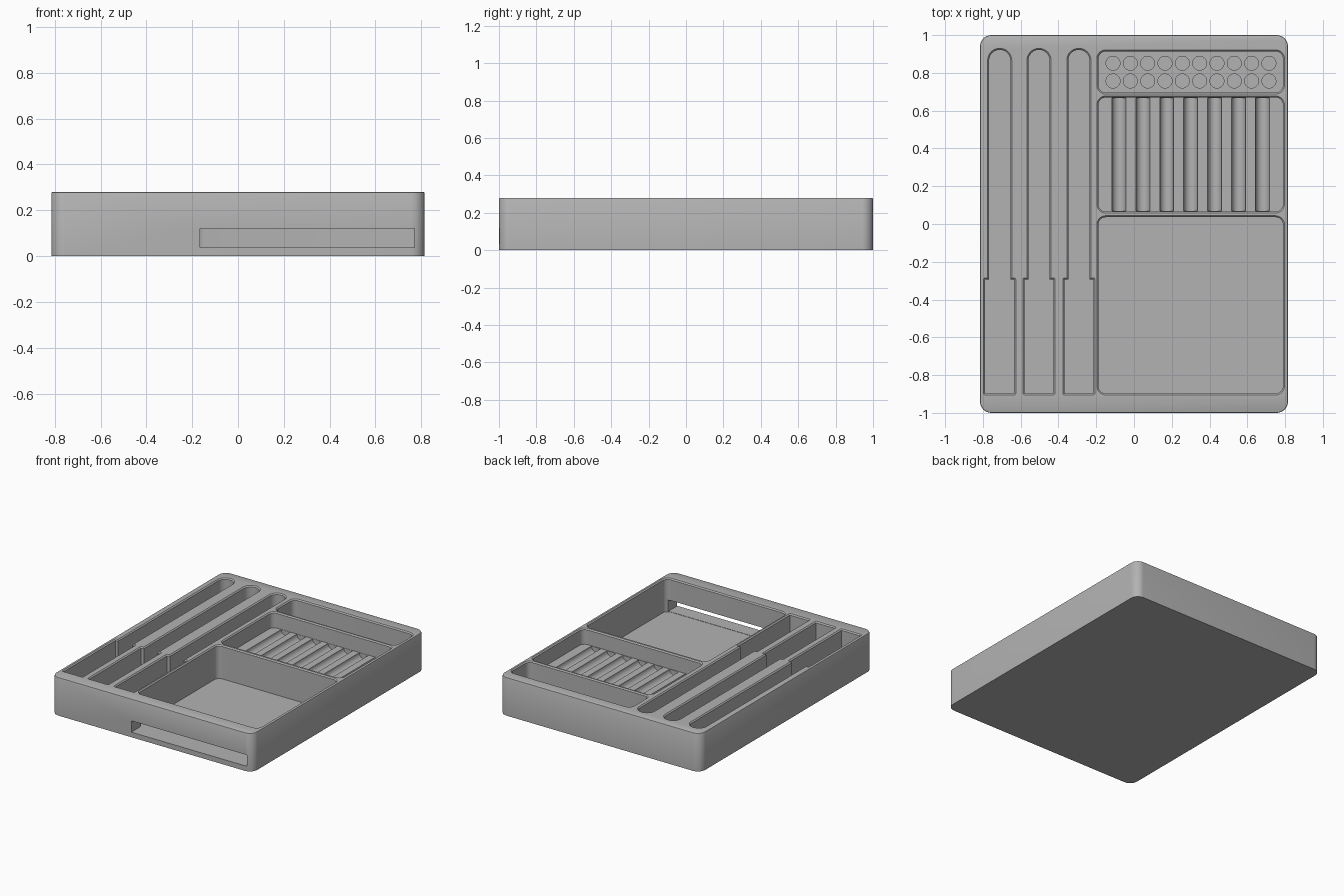
import bpy, bmesh
from math import sin, cos, pi

cube = bpy.data.objects.get("Cube")
if cube:
    bpy.data.objects.remove(cube, do_unlink=True)

TOP, FLOOR, LIP = 0.28, 0.035, 0.008

grey = bpy.data.materials.new("warm_free_grey")
grey.name = "plain grey"
grey.use_nodes = True
COLOUR = (0.45, 0.45, 0.45, 1)
grey.diffuse_color = COLOUR
grey.node_tree.nodes["Principled BSDF"].inputs["Base Color"].default_value = COLOUR


def outline(x0, x1, y0, y1, front_r, back_r, grow=0.0, steps=8):
    """Counter-clockwise rectangle with rounded front and back corners."""
    pts = []
    corners = [(x1, y1, -1, -1, back_r, 0), (x0, y1, 1, -1, back_r, 1),
               (x0, y0, 1, 1, front_r, 2), (x1, y0, -1, 1, front_r, 3)]
    for cx, cy, sx, sy, r, quarter in corners:
        for i in range(steps + 1):
            a = (quarter + i / steps) * pi / 2
            pts.append((cx + sx * r + (r + grow) * cos(a),
                        cy + sy * r + (r + grow) * sin(a)))
    return pts


def loft(bm, sections):
    """Closed solid through a list of (outline, height) sections."""
    rings = [[bm.verts.new((x, y, z)) for x, y in pts] for pts, z in sections]
    n = len(rings[0])
    bm.faces.new(rings[0][::-1])
    bm.faces.new(rings[-1])
    for low, high in zip(rings, rings[1:]):
        for i in range(n):
            j = (i + 1) % n
            bm.faces.new((low[i], low[j], high[j], high[i]))


def pocket(bm, rect, floor, front_r, back_r):
    """Cutter with straight walls and a chamfered mouth."""
    x0, x1, y0, y1 = rect
    inner = (x0 + LIP, x1 - LIP, y0 + LIP, y1 - LIP, front_r, back_r)
    wall = outline(*inner)
    loft(bm, [(wall, floor), (wall, TOP - LIP),
              (outline(*inner, grow=LIP), TOP), (outline(*inner, grow=LIP), TOP + 0.05)])


def make_object(name, bm):
    bmesh.ops.recalc_face_normals(bm, faces=bm.faces)
    mesh = bpy.data.meshes.new(name)
    bm.to_mesh(mesh)
    bm.free()
    mesh.materials.append(grey)
    obj = bpy.data.objects.new(name, mesh)
    bpy.context.collection.objects.link(obj)
    return obj


def cut(target, name, bm):
    """Subtract a cutter from the tray and throw the cutter away."""
    cutter = make_object(name, bm)
    mod = target.modifiers.new(name, 'BOOLEAN')
    mod.operation = 'DIFFERENCE'
    mod.solver = 'EXACT'
    mod.object = cutter
    bpy.context.view_layer.objects.active = target
    bpy.ops.object.modifier_apply(modifier=mod.name)
    bpy.data.objects.remove(cutter, do_unlink=True)


# Tray block with rounded corners and softened top edge
bm = bmesh.new()
block = (-0.815, 0.815, -1, 1, 0.06, 0.06)
loft(bm, [(outline(*block), 0), (outline(*block), TOP - 0.006),
          (outline(*block, grow=-0.002), TOP - 0.002), (outline(*block, grow=-0.006), TOP)])
tray = make_object("organizer_tray", bm)

# Three long slots: narrow round-ended rear, wider square front
for x in (-0.711, -0.503, -0.292):
    bm = bmesh.new()
    pocket(bm, (x - 0.064, x + 0.064, -0.6, 0.93), FLOOR, 0.01, 0.0555)
    cut(tray, "narrow_slot", bm)
    bm = bmesh.new()
    pocket(bm, (x - 0.085, x + 0.085, -0.905, -0.285), FLOOR, 0.001, 0.001)
    cut(tray, "wide_slot", bm)

# Three compartments on the left side of the tray
for name, y0, y1, floor in (("large_bin", -0.905, 0.044, FLOOR),
                            ("grooved_bin", 0.058, 0.678, 0.165),
                            ("holed_bin", 0.688, 0.922, 0.14)):
    bm = bmesh.new()
    pocket(bm, (-0.197, 0.797, y0, y1), floor, 0.04, 0.04)
    cut(tray, name, bm)

# Half-round grooves in the middle compartment
bm = bmesh.new()
for i in range(7):
    x = -0.08 + i * 0.1267
    rings = []
    for y in (0.07, 0.668):
        rings.append([bm.verts.new((x + 0.037 * cos(k * pi / 10), y, 0.165 + 0.037 * sin(k * pi / 10)))
                      for k in range(20)])
    bm.faces.new(rings[0])
    bm.faces.new(rings[1][::-1])
    for k in range(20):
        j = (k + 1) % 20
        bm.faces.new((rings[0][k], rings[1][k], rings[1][j], rings[0][j]))
cut(tray, "grooves", bm)

# Two rows of round holes in the rear compartment
bm = bmesh.new()
for i in range(10):
    for y in (0.757, 0.851):
        x = -0.111 + i * 0.0917
        hole = outline(x - 0.037, x + 0.037, y - 0.037, y + 0.037, 0.0369, 0.0369, steps=6)
        loft(bm, [(hole, FLOOR), (hole, 0.2)])
cut(tray, "holes", bm)

# Window through the front wall into the large bin
bm = bmesh.new()
window = outline(-0.165, 0.77, -1.1, -0.8, 0.001, 0.001, steps=1)
loft(bm, [(window, FLOOR + 0.002), (window, 0.12)])
cut(tray, "front_window", bm)

# Smooth the rounded walls, keep the edges sharp
bpy.ops.object.select_all(action='DESELECT')
tray.select_set(True)
bpy.context.view_layer.objects.active = tray
bpy.ops.object.shade_smooth_by_angle(angle=0.5)
